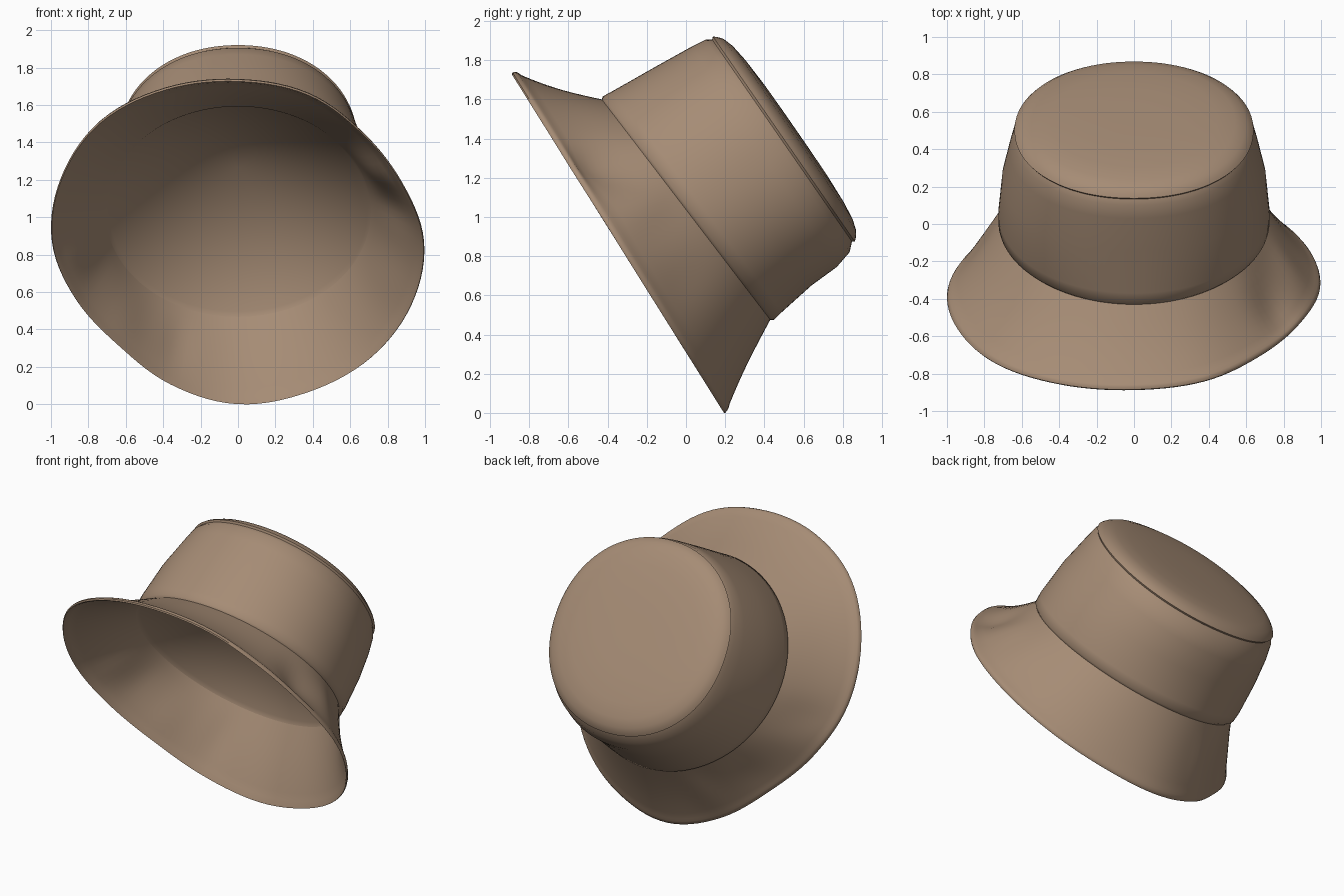
import bpy, bmesh, math
from mathutils import Vector

if "Cube" in bpy.data.objects:
    bpy.data.objects.remove(bpy.data.objects["Cube"])

SEGS = 112
AXIS = Vector((0, 0.8, 0.6))      # direction the crown points in

cloth = bpy.data.materials.new("tan cloth")
cloth.use_nodes = True
TAN = (0.38, 0.262, 0.178, 1)
cloth.diffuse_color = TAN
bsdf = cloth.node_tree.nodes["Principled BSDF"]
bsdf.inputs["Base Color"].default_value = TAN
bsdf.inputs["Roughness"].default_value = 0.9

# Brim outline: radius factor at equal angles, starting at the front
OUTLINE = [1, .99, .95, .955, 1, 1.01, 1.01, 1, 1, .95, .905, .94, 1, 1.03, 1.05, 1.025]
# Soft creases in the brim: angle in degrees, width, height
CREASES = [(62, 9, -.05), (82, 7, .025), (112, 10, -.015), (203, 6, .025),
           (228, 9, -.025), (248, 6, .015), (262, 6, -.015)]


def outline(phi):
    n = len(OUTLINE)
    s = phi / math.tau * n
    i, t = int(s), s % 1
    a, b, c, d = (OUTLINE[(i + k) % n] for k in (-1, 0, 1, 2))
    return b + t / 2 * (c - a + t * (2*a - 5*b + 4*c - d + t * (3*(b - c) + d - a)))


def ring(front, back, rx, square=2.0, shape=None, lift=0.0, scale=1.0):
    """Closed loop hung between a front and a back point (y, z)."""
    f, b = Vector((0, *front)), Vector((0, *back))
    mid, half = (f + b) / 2, (f - b) / 2
    pts = []
    for i in range(SEGS):
        phi = math.tau * i / SEGS
        c, s = math.cos(phi), math.sin(phi)
        r = scale * (abs(c) ** square + abs(s) ** square) ** (-1 / square)
        if shape:
            r *= shape(phi)
        pts.append(mid + half * (c * r) + Vector((rx * s * r, 0, 0)) + AXIS * lift)
    return pts


def loft(name, rings, tip=None):
    """Skin a list of loops, optionally closing the last one to a point."""
    bm = bmesh.new()
    loops = [[bm.verts.new(p) for p in r] for r in rings]
    for lo, hi in zip(loops, loops[1:]):
        for i in range(SEGS):
            j = (i + 1) % SEGS
            bm.faces.new((lo[i], hi[i], hi[j], lo[j]))
    if tip is not None:
        v = bm.verts.new(tip)
        for i in range(SEGS):
            bm.faces.new((loops[-1][i], v, loops[-1][(i + 1) % SEGS]))
    bmesh.ops.recalc_face_normals(bm, faces=bm.faces)
    mesh = bpy.data.meshes.new(name)
    bm.to_mesh(mesh)
    bm.free()
    mesh.materials.append(cloth)
    obj = bpy.data.objects.new(name, mesh)
    bpy.context.collection.objects.link(obj)
    bpy.ops.object.select_all(action="DESELECT")
    obj.select_set(True)
    bpy.context.view_layer.objects.active = obj
    bpy.ops.object.shade_smooth_by_angle(angle=math.radians(50))
    return obj


SEAM = dict(front=(-.43, 1.6), back=(.43, .475), rx=.71)
TOP = dict(front=(.13, 1.91), back=(.85, .87), rx=.635, square=2.1)

# Crown wall, top seam welt and softly domed top
wall = [ring(**SEAM),
        ring((-.425, 1.615), (.45, .475), .725),
        ring((-.37, 1.645), (.49, .515), .725, 2.05),
        ring((-.15, 1.77), (.64, .65), .705, 2.1),
        ring((.03, 1.87), (.77, .745), .665, 2.12),
        ring((.1, 1.905), (.835, .82), .645, 2.12),
        ring(**TOP, scale=.992),
        ring(**TOP, lift=.012, scale=1.006)]
dome = [ring(**TOP, lift=h, scale=s) for s, h in
        ((.985, .028), (.94, .05), (.85, .068), (.7, .08), (.45, .088), (.2, .09))]
top_mid = Vector((0, .49, 1.39))
loft("crown", wall + dome, top_mid + AXIS * .09)

# Brim: outer face, rolled hem and inner face
RIM = ring((-.88, 1.74), (.205, .005), .995, shape=outline)


def brim_ring(t, drop=0.0, grow=1.0):
    pts = []
    centre = Vector((0, -.17, .955))
    for i, (a, b) in enumerate(zip(ring(**SEAM), RIM)):
        deg = 360 * i / SEGS
        bump = sum(h * math.exp(-((deg - a0) / w) ** 2) for a0, w, h in CREASES)
        p = a.lerp(b, t) + AXIS * (bump * math.sin(math.pi * t) ** 1.3)
        p -= AXIS * (.018 * math.sin(math.pi * t))
        p = centre + (p - centre) * grow
        pts.append(p - AXIS * drop)
    return pts


STEPS = [k / 10 for k in range(10)]
outer = [brim_ring(t) for t in STEPS] + [brim_ring(.955, -.006), brim_ring(.985, -.004)]
hem = [brim_ring(1, .006), brim_ring(.985, .018), brim_ring(.955, .02)]
inner = [brim_ring(t, .012) for t in reversed(STEPS)]
loft("brim", outer + hem + inner)

# Lining: shallow cone seen inside the opening
lining = [ring(**SEAM, lift=-.012), ring(**SEAM, lift=.012, scale=.975)]
loft("lining", lining, Vector((0, .29, 1.27)))
